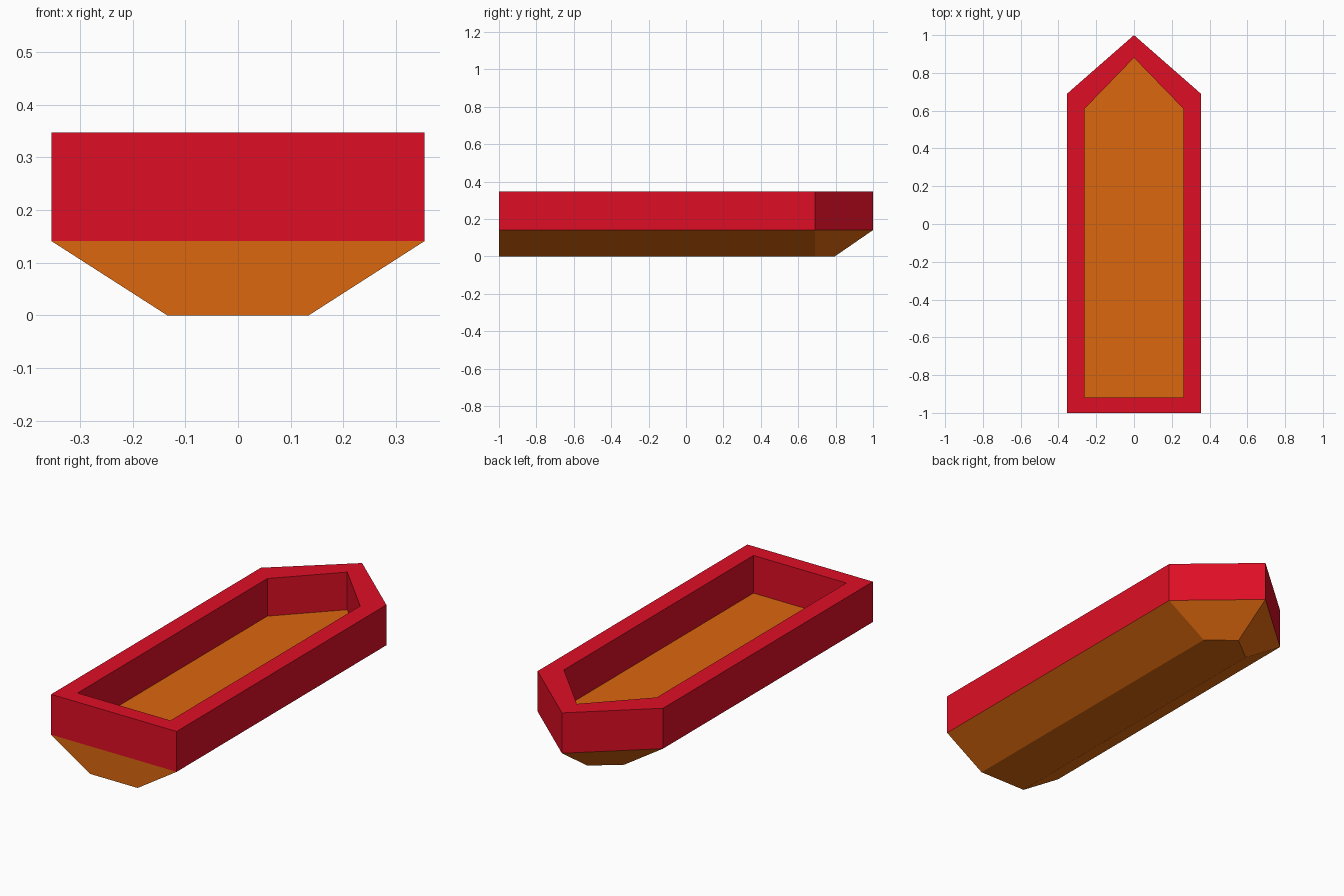
import bpy

cube = bpy.data.objects.get("Cube")
if cube:
    bpy.data.objects.remove(cube, do_unlink=True)


def make_material(name, rgb):
    mat = bpy.data.materials.new(name)
    mat.use_nodes = True
    mat.diffuse_color = (*rgb, 1)
    mat.node_tree.nodes["Principled BSDF"].inputs["Base Color"].default_value = (*rgb, 1)
    return mat


def outline(half_width, stern, shoulder, bow, z):
    """Counter-clockwise boat outline with a pointed bow."""
    return [(-half_width, stern, z), (half_width, stern, z),
            (half_width, shoulder, z), (0, bow, z), (-half_width, shoulder, z)]


def loft(name, rings, mat, cap_first=False, cap_last=False):
    """Join successive outlines with flat quads, capping ends if asked."""
    n = len(rings[0])
    verts = [p for ring in rings for p in ring]
    faces = []
    for k in range(len(rings) - 1):
        for i in range(n):
            a, b = k * n + i, k * n + (i + 1) % n
            faces.append((a, b, b + n, a + n))
    if cap_first:
        faces.append(tuple(reversed(range(n))))
    if cap_last:
        faces.append(tuple(range(len(verts) - n, len(verts))))
    mesh = bpy.data.meshes.new(name)
    mesh.from_pydata(verts, [], faces)
    mesh.materials.append(mat)
    obj = bpy.data.objects.new(name, mesh)
    bpy.context.collection.objects.link(obj)
    return obj


red = make_material("red paint", (0.73, 0.0045, 0.018))
wood = make_material("orange wood", (0.708, 0.136, 0.0048))

SEAM, RIM, FLOOR = 0.141, 0.347, 0.155
outer = (0.354, -1, 0.69, 1)
inner = (0.262, -0.918, 0.61, 0.88)
keel = (0.134, -1, 0.69, 0.795)

# Tapered lower hull
loft("lower_hull", [outline(*keel, 0), outline(*outer, SEAM)], wood, cap_first=True)

# Thick side walls with a flat rim
loft("side_walls", [outline(*outer, SEAM), outline(*outer, RIM),
                    outline(*inner, RIM), outline(*inner, FLOOR)], red)

# Deck inside the walls
loft("deck_floor", [outline(*inner, FLOOR)], wood, cap_last=True)
